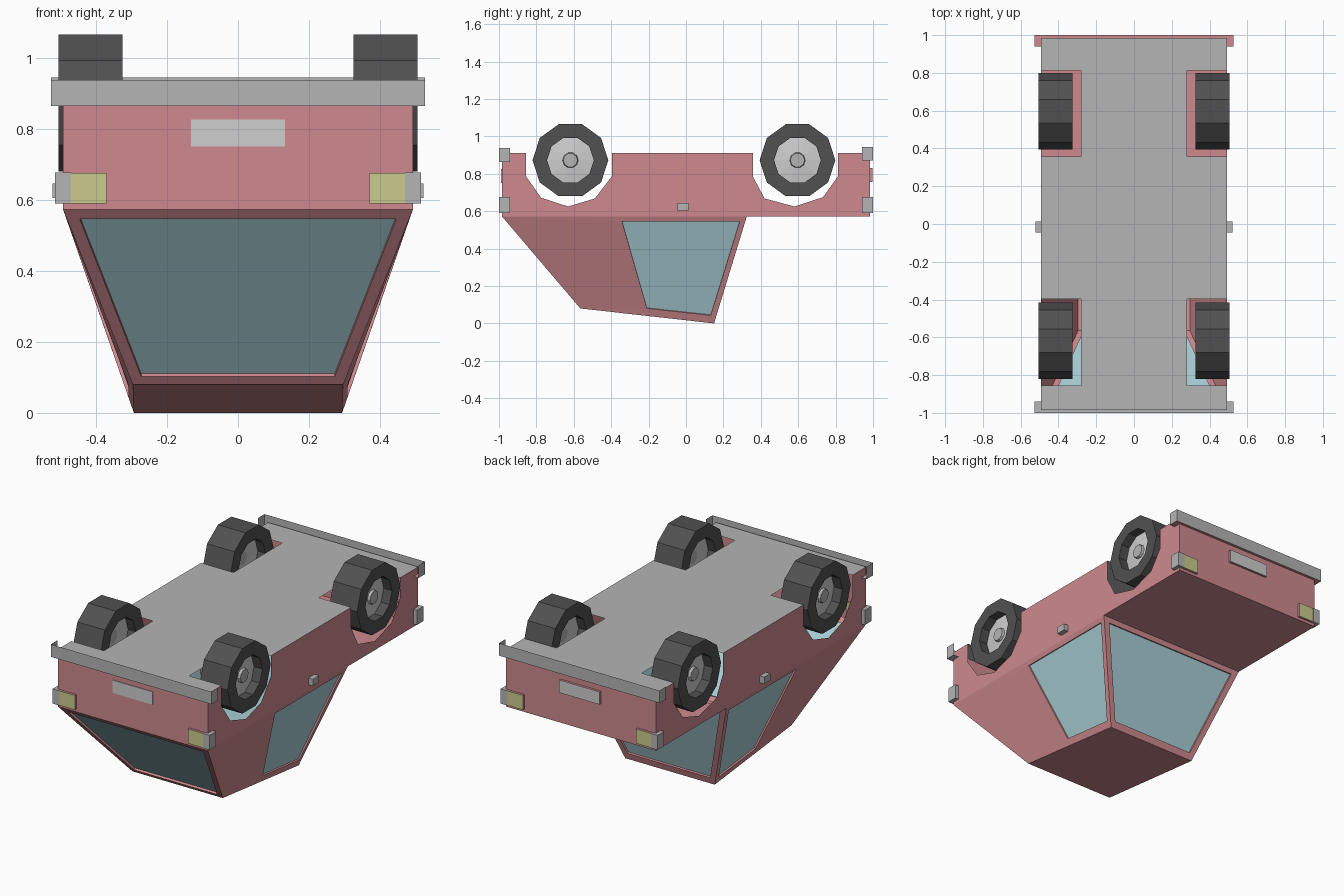
import bpy, bmesh, math
from mathutils import Vector

if "Cube" in bpy.data.objects:
    bpy.data.objects.remove(bpy.data.objects["Cube"])

def mat(name, r, g, b):
    m = bpy.data.materials.new(name)
    m.diffuse_color = (r, g, b, 1)
    m.use_nodes = True
    m.node_tree.nodes["Principled BSDF"].inputs["Base Color"].default_value = m.diffuse_color
    return m

RED = mat("red_paint", .62, .255, .275)
GREY = mat("grey_trim", .46, .46, .46)
LIGHT = mat("light_grey", .62, .62, .62)
GLASS = mat("blue_glass", .40, .63, .68)
TYRE = mat("dark_rubber", .082, .082, .082)
YELLOW = mat("yellow_lamp", .60, .60, .27)

def make(name, faces, mats):
    """faces: list of (points, material index)"""
    bm = bmesh.new()
    for pts, mi in faces:
        f = bm.faces.new([bm.verts.new(p) for p in pts])
        f.material_index = mi
    bmesh.ops.remove_doubles(bm, verts=bm.verts, dist=1e-5)
    bmesh.ops.recalc_face_normals(bm, faces=bm.faces)
    me = bpy.data.meshes.new(name)
    bm.to_mesh(me)
    bm.free()
    for m in mats:
        me.materials.append(m)
    ob = bpy.data.objects.new(name, me)
    bpy.context.collection.objects.link(ob)
    return ob

def box(name, lo, hi, m, side=None):
    """box; if side is given, faces not facing y get that material"""
    x0, y0, z0 = lo
    x1, y1, z1 = hi
    c = [(x, y, z) for x in (x0, x1) for y in (y0, y1) for z in (z0, z1)]
    q = [(0, 1, 3, 2), (4, 5, 7, 6), (0, 1, 5, 4), (2, 3, 7, 6), (0, 2, 6, 4), (1, 3, 7, 5)]
    make(name, [([c[i] for i in f], 0 if k in (2, 3) else 1) for k, f in enumerate(q)],
         [m, side or m])

def window(outer, inner, inward):
    """painted frame, reveal and recessed glass"""
    deep = [tuple(Vector(p) + Vector(inward)) for p in inner]
    out = [(deep, 1)]
    for i in range(4):
        j = (i + 1) % 4
        out.append(([outer[i], outer[j], inner[j], inner[i]], 0))
        out.append(([inner[i], inner[j], deep[j], deep[i]], 0))
    return out

def flip(p):
    return (-p[0], p[1], p[2])

# Hollow body: side sheets with open wheel arches
W, L, ZB, ZT, YB = .492, .984, .572, .91, .325
arch_f = [(-.856, ZT), (-.856, .787), (-.775, .672), (-.63, .625), (-.487, .668), (-.396, .787), (-.396, ZT)]
arch_r = [(.357, ZT), (.357, .787), (.42, .668), (.58, .625), (.733, .675), (.813, .787), (.813, ZT)]
side = [(-L, ZB), (-L, ZT)] + arch_f + arch_r + [(L, ZT), (L, ZB), (YB, ZB)]
body = []
for s in (-1, 1):
    body.append(([(s * W, y, z) for y, z in side], 0))
    body.append(([(x, s * L, z) for x, z in ((-W, ZB), (W, ZB), (W, ZT), (-W, ZT))], 0))
body.append(([(-W, YB, ZB), (W, YB, ZB), (W, L, ZB), (-W, L, ZB)], 0))
# Cabin
A, B, C, D = (W, -L, ZB), (W, YB, ZB), (.293, .15, 0), (.296, -.565, .08)
body.append(([C, D, flip(D), flip(C)], 0))
win = [(.482, -.342, .545), (.482, .287, .545), (.308, .132, .043), (.309, -.209, .08)]
for s in (-1, 1):
    body += window([(s * p[0], p[1], p[2]) for p in (A, B, C, D)],
                   [(s * p[0], p[1], p[2]) for p in win], (-s * .009, 0, .003))

def on_slope(p, q, t, x):
    v = Vector(p).lerp(Vector(q), t)
    return (x, v.y, v.z)

for p, q, inward in ((A, D, (0, .009, .008)), (B, C, (0, -.011, .003))):
    t0, t1 = (.055, .955) if p is A else (.05, .93)
    a, b = on_slope(p, q, t0, .445), on_slope(p, q, t1, .272)
    body += window([p, q, flip(q), flip(p)], [a, b, flip(b), flip(a)], inward)
make("car_body", body, [RED, GLASS])

# Floor pan with wheel cutouts
X = .28
cuts = [(W, -L), (W, -.856), (X, -.856), (X, -.396), (W, -.396),
        (W, .357), (X, .357), (X, .813), (W, .813), (W, L)]
make("floor_pan", [([(x, y, ZT) for x, y in cuts] +
                    [(-x, y, ZT) for x, y in reversed(cuts)], 0)], [GREY])

# Bumpers: thin wrap-around shells with a flange
for name, s, z0, z1, flange in (("front_bumper", -1, .863, .937, GREY),
                                ("rear_bumper", 1, .87, .944, RED)):
    o = [(-.526, .94 * s), (-.526, s), (.526, s), (.526, .94 * s)]
    n = [(-W, .94 * s), (-W, L * s), (W, L * s), (W, .94 * s)]
    fs = []
    for i in range(3):
        a, b, c, d = o[i], o[i + 1], n[i + 1], n[i]
        fs.append(([(*a, z0), (*b, z0), (*b, z1), (*a, z1)], 0))
        fs.append(([(*a, z0), (*b, z0), (*c, z0), (*d, z0)], 1))
    make(name, fs, [GREY, flange])

# Corner lamps, side handles
for s in (-1, 1):
    for e, end in ((-1, "front"), (1, "rear")):
        xs = sorted((s * .37, s * .47))
        ys = sorted((e * .97, e * .998))
        box(end + "_lamp", (xs[0], ys[0], .589), (xs[1], ys[1], .675), YELLOW, RED)
        xs = sorted((s * .47, s * .515))
        ys = sorted((e * .94, e))
        box(end + "_lamp_corner", (xs[0], ys[0], .589), (xs[1], ys[1], .676), GREY)
    xs = sorted((s * .488, s * .522))
    box("side_handle", (xs[0], -.045, .605), (xs[1], .013, .645), GREY)

# Blank plates
box("front_plate", (-.132, -.988, .75), (.132, -.98, .826), LIGHT)
box("rear_plate", (-.132, .98, .755), (.132, .998, .83), LIGHT, RED)

# Ten-sided wheels, lathed: hub, recessed rim, tyre, rim, hub
prof = [(.475, 0), (.475, .038), (.46, .042), (.45, .125), (.505, .125), (.505, .2025),
        (.325, .2025), (.325, .125), (.375, .125), (.385, .038), (.385, 0)]
kind = [1, 1, 2, 0, 0, 0, 0, 0, 2, 1]
for s in (-1, 1):
    for name, cy in (("front_wheel", -.618), ("rear_wheel", .596)):
        fs = []
        for k in range(10):
            a, b = k * math.pi / 5, (k + 1) * math.pi / 5
            for (x0, r0), (x1, r1), m in zip(prof, prof[1:], kind):
                pts = []
                for x, r, t in ((x0, r0, a), (x1, r1, a), (x1, r1, b), (x0, r0, b)):
                    p = (s * x, cy + r * math.cos(t), .8725 + r * math.sin(t))
                    if not (r == 0 and t == b):
                        pts.append(p)
                fs.append((pts, m))
        make(name, fs, [TYRE, GREY, LIGHT])
